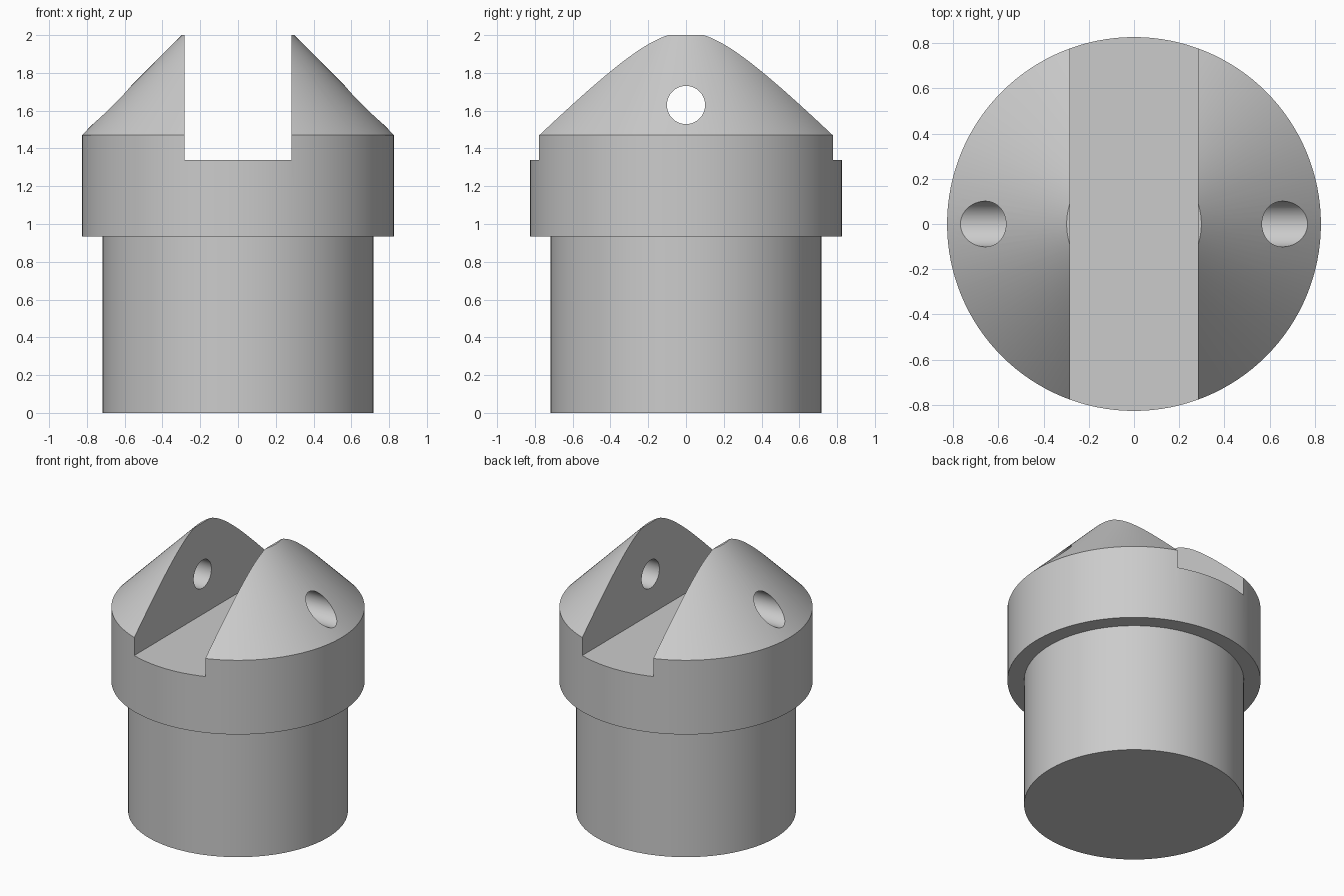
import bpy, bmesh, math

SEGMENTS = 128

# Remove the default cube
cube = bpy.data.objects.get("Cube")
if cube:
    bpy.data.objects.remove(cube, do_unlink=True)

# Plain grey material
grey = bpy.data.materials.new("plain_grey")
grey.use_nodes = True
colour = (0.6, 0.6, 0.6, 1)
grey.diffuse_color = colour
grey.node_tree.nodes["Principled BSDF"].inputs["Base Color"].default_value = colour


def lathe(name, profile):
    """Closed solid turned about z from (radius, height) points."""
    bm = bmesh.new()
    rings = []
    for r, z in profile:
        angles = [2 * math.pi * i / SEGMENTS for i in range(SEGMENTS)]
        rings.append([bm.verts.new((r * math.cos(a), r * math.sin(a), z)) for a in angles])
    for low, high in zip(rings, rings[1:]):
        for i in range(SEGMENTS):
            j = (i + 1) % SEGMENTS
            bm.faces.new((low[i], low[j], high[j], high[i]))
    bm.faces.new(rings[0][::-1])
    bm.faces.new(rings[-1])
    mesh = bpy.data.meshes.new(name)
    bm.to_mesh(mesh)
    bm.free()
    mesh.materials.append(grey)
    obj = bpy.data.objects.new(name, mesh)
    bpy.context.collection.objects.link(obj)
    return obj


def cut(target, cutter):
    """Subtract the cutter from the target, then discard it."""
    cutter.hide_render = True
    cutter.data.materials.append(grey)
    mod = target.modifiers.new("cut", 'BOOLEAN')
    mod.operation = 'DIFFERENCE'
    mod.solver = 'EXACT'
    mod.object = cutter
    bpy.ops.object.select_all(action='DESELECT')
    bpy.context.view_layer.objects.active = target
    target.select_set(True)
    bpy.ops.object.modifier_apply(modifier=mod.name)
    bpy.data.objects.remove(cutter, do_unlink=True)


# Shaft, wider collar and truncated cone turned in one piece
plug = lathe("slotted_plug", [(0.718, 0), (0.718, 0.935), (0.827, 0.935),
                              (0.827, 1.47), (0.298, 2.0)])

# Slot running front to back
bpy.ops.mesh.primitive_cube_add(size=1, location=(0, 0, 1.84))
slot = bpy.context.object
slot.name = "slot_cutter"
slot.scale = (0.566, 3, 1)
cut(plug, slot)

# Pin hole through both prongs
bpy.ops.mesh.primitive_cylinder_add(vertices=64, radius=0.101, depth=3,
                                    location=(0, 0, 1.63),
                                    rotation=(0, math.pi / 2, 0))
hole = bpy.context.object
hole.name = "pin_hole_cutter"
cut(plug, hole)

# Smooth the round walls and keep the rims sharp
plug.select_set(True)
bpy.context.view_layer.objects.active = plug
bpy.ops.object.shade_smooth_by_angle(angle=math.radians(30))
